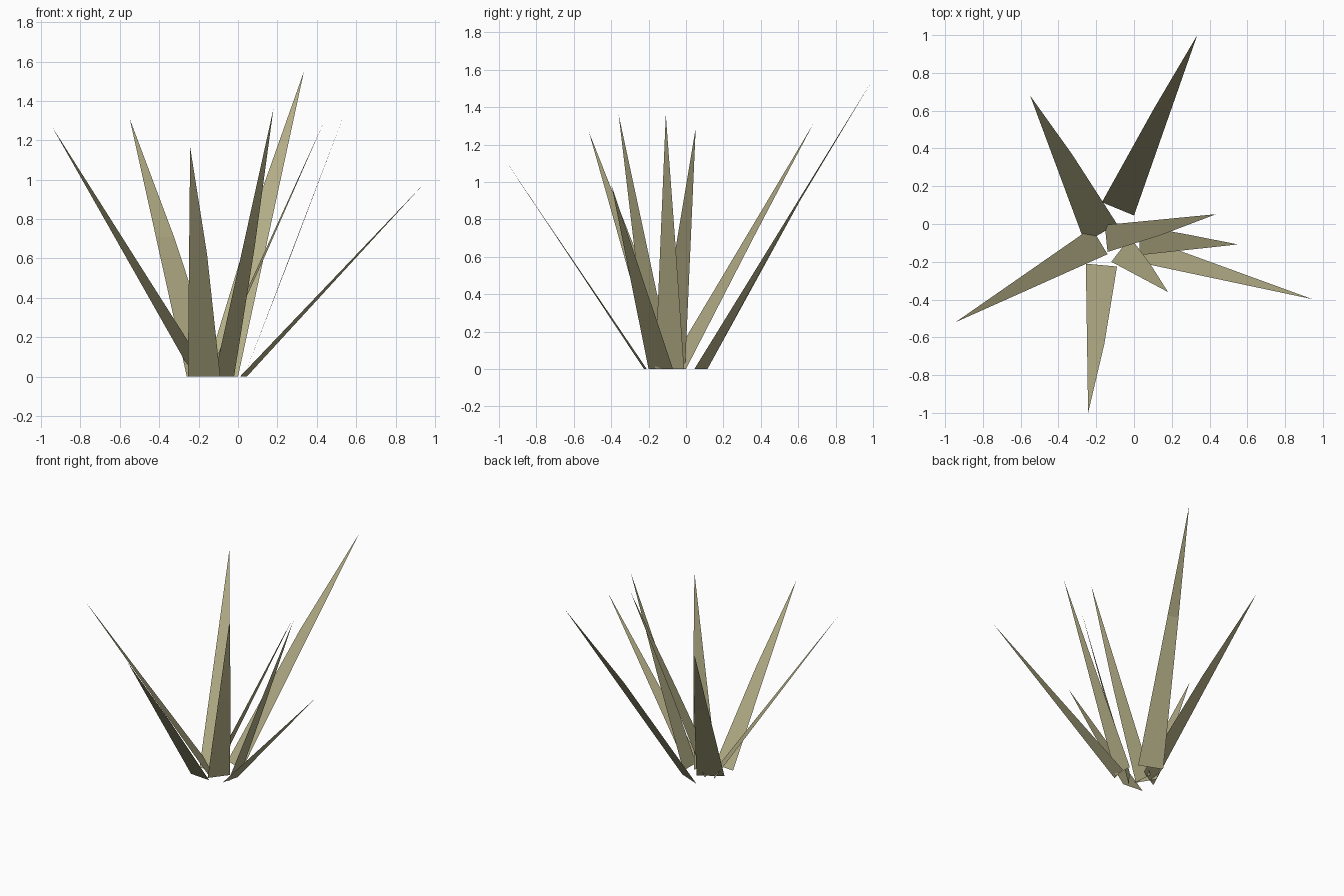
import bpy
from mathutils import Vector

if "Cube" in bpy.data.objects:
    bpy.data.objects.remove(bpy.data.objects["Cube"])

# One dry olive colour for all blades
olive = bpy.data.materials.new("dry_olive")
olive.diffuse_color = (0.445, 0.413, 0.235, 1.0)
olive.use_nodes = True
olive.node_tree.nodes["Principled BSDF"].inputs["Base Color"].default_value = olive.diffuse_color


def blade(name, base_a, base_b, tip, bend=0.5, bulge_a=None, bulge_b=None):
    """Flat tapering leaf: a quad from the ground to the bend, then a pointed tip.
    A bulge replaces the straight-edge point at the bend."""
    a, b, t = Vector((*base_a, 0)), Vector((*base_b, 0)), Vector(tip)
    mid_a = Vector(bulge_a) if bulge_a else a.lerp(t, bend)
    mid_b = Vector(bulge_b) if bulge_b else b.lerp(t, bend)
    verts, faces = [a, b, mid_b, mid_a, t], [(0, 1, 2, 3), (3, 2, 4)]
    # Keep the upper side of the leaf as its front
    if (b - a).cross(mid_a - a).z < 0:
        faces = [f[::-1] for f in faces]
    mesh = bpy.data.meshes.new(name)
    mesh.from_pydata(verts, [], faces)
    mesh.materials.append(olive)
    obj = bpy.data.objects.new(name, mesh)
    bpy.context.collection.objects.link(obj)


# Rear leaves
blade("tall_back_blade", (-0.17, 0.115), (0.0, 0.045), (0.335, 1.0, 1.55), 0.58,
      bulge_a=(0.105, 0.61, 0.90))
blade("back_left_blade", (-0.26, -0.10), (-0.09, 0.0), (-0.55, 0.68, 1.31), 0.54,
      bulge_b=(-0.325, 0.365, 0.71))

# Left and front leaves
blade("left_blade", (-0.225, -0.02), (-0.14, -0.16), (-0.945, -0.52, 1.27), 0.55)
blade("front_blade", (-0.255, -0.21), (-0.09, -0.225), (-0.243, -1.0, 1.165), 0.53,
      bulge_b=(-0.157, -0.635, 0.62))
blade("short_front_blade", (-0.12, -0.20), (-0.02, -0.07), (0.18, -0.36, 1.36), 0.5,
      bulge_b=(0.085, -0.21, 0.66))

# Right leaves
blade("right_upper_blade", (-0.155, -0.005), (-0.14, -0.148), (0.435, 0.052, 1.29), 0.49,
      bulge_b=(0.145, -0.058, 0.63))
blade("right_middle_blade", (0.03, -0.165), (0.03, -0.01), (0.55, -0.108, 1.36), 0.46,
      bulge_b=(0.27, -0.053, 0.62))
blade("right_low_blade", (0.01, -0.20), (0.045, -0.07), (0.945, -0.398, 0.98), 0.55)
